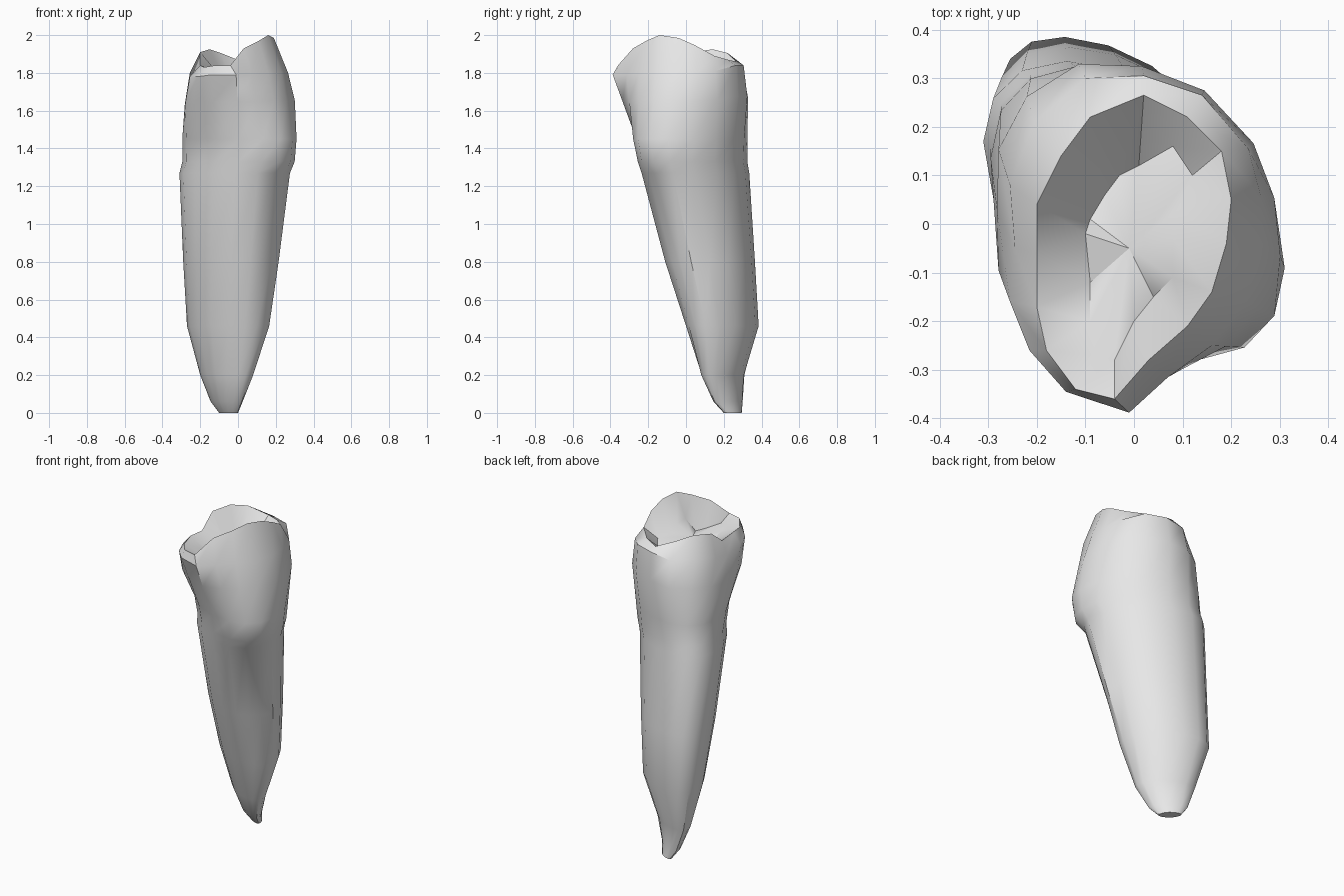
import bpy
import bmesh
from math import sin, cos, pi
from mathutils import Vector

old = bpy.data.objects.get("Cube")
if old:
    bpy.data.objects.remove(old, do_unlink=True)

SIDES = 16
CORNER = (14, 15)       # sides that carry the long edge down the root

# Cross-sections: height, x range, y range, skew of the oval, corner fullness
SECTIONS = [
    (0.0, -0.1, 0.0, 0.2, 0.295, -0.75, 1),
    (0.06, -0.145, 0.025, 0.145, 0.3, -0.75, 1),
    (0.2, -0.2, 0.08, 0.08, 0.31, -0.65, 1),
    (0.46, -0.27, 0.165, 0.0, 0.385, -0.45, 0.97),
    (0.8, -0.29, 0.215, -0.11, 0.365, -0.4, 0.91),
    (1.27, -0.31, 0.275, -0.235, 0.335, -0.4, 0.94),
    (1.33, -0.295, 0.3, -0.255, 0.325, -0.4, 1),
    (1.45, -0.295, 0.31, -0.28, 0.325, -0.35, 1),
]

# Widest line of the upper crown, running around from the tall cusp's side
SHOULDER = [
    (0.265, -0.04, 1.8), (0.26, 0.06, 1.8), (0.235, 0.155, 1.81), (0.14, 0.265, 1.84),
    (0.02, 0.305, 1.84), (-0.1, 0.3, 1.82), (-0.205, 0.21, 1.82), (-0.255, 0.08, 1.8),
    (-0.245, -0.05, 1.76), (-0.255, -0.16, 1.78), (-0.215, -0.26, 1.78), (-0.14, -0.345, 1.79),
    (-0.01, -0.388, 1.79), (0.07, -0.315, 1.79), (0.16, -0.25, 1.8), (0.23, -0.16, 1.8),
]

# Crest of the crown, same order
CREST = [
    (0.19, -0.04, 1.985), (0.2, 0.05, 1.945), (0.18, 0.15, 1.89), (0.11, 0.22, 1.87),
    (0.02, 0.265, 1.86), (-0.09, 0.22, 1.905), (-0.15, 0.14, 1.925), (-0.2, 0.04, 1.91),
    (-0.2, -0.06, 1.83), (-0.2, -0.17, 1.84), (-0.18, -0.26, 1.83), (-0.12, -0.34, 1.84),
    (-0.04, -0.36, 1.84), (0.03, -0.28, 1.93), (0.11, -0.21, 1.97), (0.16, -0.14, 2.0),
]

# Valley around the foot of the cusps, same order, and the cross ridge inside it
VALLEY = [
    (0.08, -0.03, 1.87), (0.09, 0.03, 1.84), (0.12, 0.1, 1.82), (0.08, 0.16, 1.79),
    (0.01, 0.12, 1.75), (-0.03, 0.1, 1.74), (-0.06, 0.06, 1.74), (-0.09, 0.01, 1.75),
    (-0.1, -0.02, 1.79), (-0.09, -0.12, 1.77), (-0.09, -0.2, 1.8), (-0.08, -0.27, 1.81),
    (-0.04, -0.28, 1.81), (0.0, -0.2, 1.8), (0.04, -0.15, 1.79), (0.08, -0.11, 1.87),
]
RIDGE = Vector((-0.01, -0.05, 1.81))


def rounded(value, power=0.92):
    """Square off a sine or cosine slightly."""
    return abs(value) ** power * (1 if value >= 0 else -1)


def section_ring(z, x_min, x_max, y_min, y_max, skew, fullness):
    """Skewed oval that fills the given ranges."""
    centre = Vector(((x_min + x_max) / 2, (y_min + y_max) / 2, z))
    points = []
    for i in range(SIDES):
        angle = 2 * pi * i / SIDES
        offset = Vector((rounded(cos(angle)) * (x_max - x_min) / 2,
                         rounded(sin(angle + skew)) * (y_max - y_min) / 2, 0))
        if i in CORNER:
            offset *= fullness
        points.append(centre + offset)
    return points


def belly_ring(lower, upper):
    """Ring between two others, swollen except across the front."""
    points = []
    for i, (low, high) in enumerate(zip(lower, upper)):
        point = low.lerp(high, 0.58)
        if i <= 10:
            point.xy *= 1.06
        points.append(point)
    return points


def bridge(bm, lower, upper):
    for i in range(SIDES):
        j = (i + 1) % SIDES
        bm.faces.new((lower[i], lower[j], upper[j], upper[i]))


# Tooth: root, crown, crest and basin lofted as one closed skin
rings = [section_ring(*section) for section in SECTIONS]
shoulder = [Vector(point) for point in SHOULDER]
rings.append(belly_ring(rings[-1], shoulder))
rings.append(shoulder)
rings.append([Vector(point) for point in CREST])
rings.append([Vector(point) for point in VALLEY])

bm = bmesh.new()
skin = [[bm.verts.new(point) for point in ring] for ring in rings]
for lower, upper in zip(skin, skin[1:]):
    bridge(bm, lower, upper)
bm.faces.new(reversed(skin[0]))
ridge = bm.verts.new(RIDGE)
for i in range(SIDES):
    bm.faces.new((skin[-1][i], skin[-1][(i + 1) % SIDES], ridge))
bmesh.ops.recalc_face_normals(bm, faces=bm.faces)

mesh = bpy.data.meshes.new("tooth")
bm.to_mesh(mesh)
bm.free()
tooth = bpy.data.objects.new("tooth", mesh)
bpy.context.collection.objects.link(tooth)

# Plain pale grey enamel
colour = (0.8, 0.8, 0.8, 1)
enamel = bpy.data.materials.new("pale grey enamel")
enamel.use_nodes = True
enamel.diffuse_color = colour
for node in enamel.node_tree.nodes:
    if node.type == "BSDF_PRINCIPLED":
        node.inputs["Base Color"].default_value = colour
mesh.materials.append(enamel)

bpy.ops.object.select_all(action="DESELECT")
tooth.select_set(True)
bpy.context.view_layer.objects.active = tooth
bpy.ops.object.shade_smooth_by_angle(angle=pi / 5)
